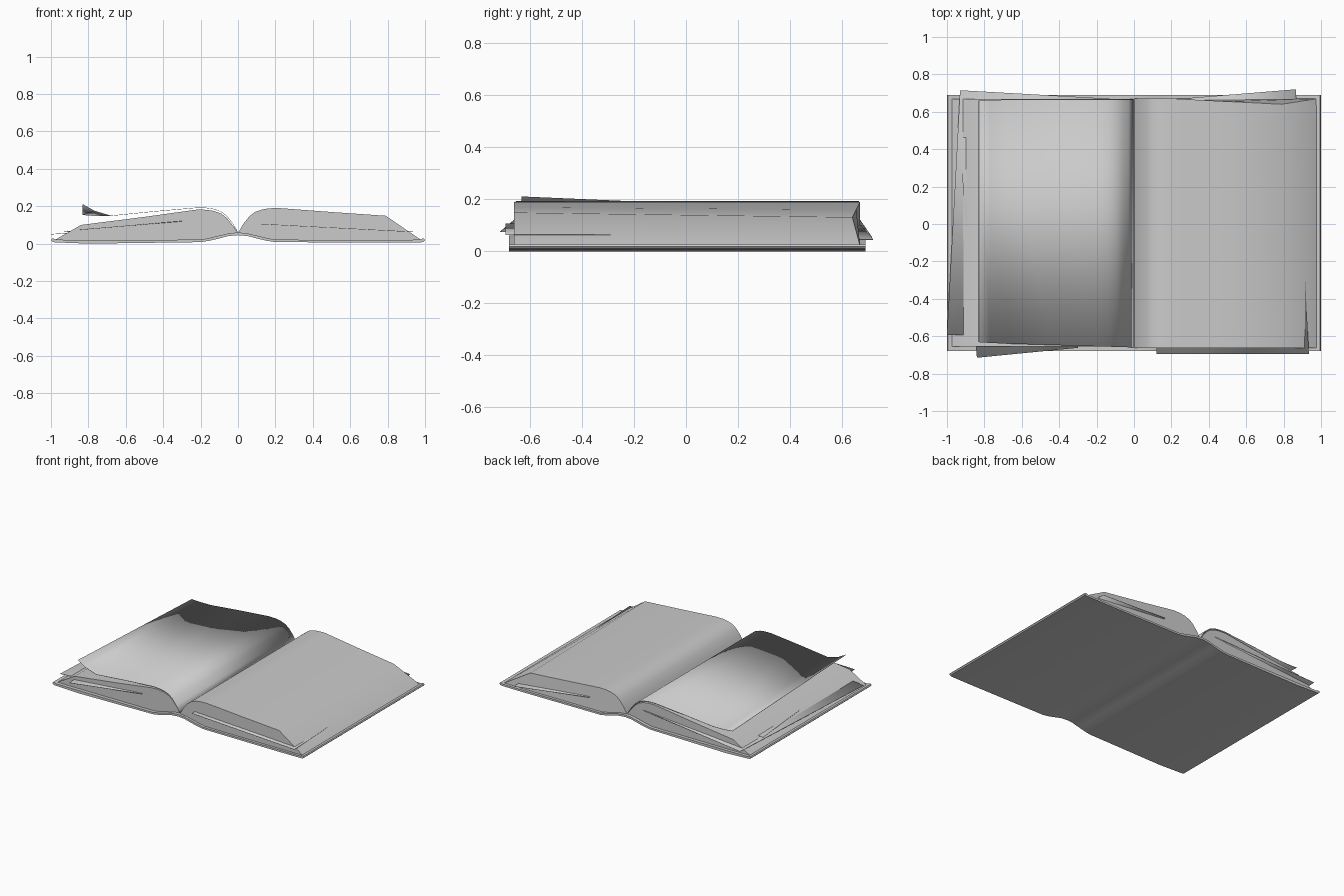
import bpy, bmesh, math

cube = bpy.data.objects.get("Cube")
if cube:
    bpy.data.objects.remove(cube, do_unlink=True)

paper = bpy.data.materials.new("plain grey")
paper.use_nodes = True
GREY = (0.6, 0.6, 0.6, 1)
paper.diffuse_color = GREY
bsdf = paper.node_tree.nodes["Principled BSDF"]
bsdf.inputs["Base Color"].default_value = GREY
bsdf.inputs["Roughness"].default_value = 0.8


def loft(name, front, back, closed=True, thickness=0):
    """Join a front row of points to a back row; closed rows get end caps."""
    bm = bmesh.new()
    a = [bm.verts.new(p) for p in front]
    b = [bm.verts.new(p) for p in back]
    n = len(a)
    for i in range(n if closed else n - 1):
        j = (i + 1) % n
        bm.faces.new((a[i], a[j], b[j], b[i]))
    if closed:
        bm.faces.new(a)
        bm.faces.new(b[::-1])
    bmesh.ops.recalc_face_normals(bm, faces=bm.faces)
    mesh = bpy.data.meshes.new(name)
    bm.to_mesh(mesh)
    bm.free()
    obj = bpy.data.objects.new(name, mesh)
    bpy.context.collection.objects.link(obj)
    mesh.materials.append(paper)
    if thickness:
        mod = obj.modifiers.new("thickness", "SOLIDIFY")
        mod.thickness = thickness
        mod.offset = 0
    bpy.ops.object.select_all(action="DESELECT")
    obj.select_set(True)
    bpy.context.view_layer.objects.active = obj
    bpy.ops.object.shade_smooth_by_angle(angle=math.radians(30))
    return obj


def row(profile, y):
    return [(x, y, z) for x, z in profile]


# Cover: two boards and a raised spine in one strip
half_bottom = [(0, 0.045), (0.05, 0.041), (0.1, 0.028), (0.15, 0.016),
               (0.2, 0.008), (0.8, 0.006), (0.98, 0.007)]
lip = [(0.993, 0.01), (1, 0.018), (0.995, 0.026), (0.985, 0.027)]
half_top = [(0.97, 0.021), (0.8, 0.02), (0.2, 0.021), (0.15, 0.031),
            (0.1, 0.043), (0.05, 0.055), (0, 0.06)]
right_half = half_bottom + lip + half_top
left_half = [(-x, 0 if x == 0.8 and z < 0.01 else z)
             for x, z in right_half[::-1]][1:-1]
cover = right_half + left_half
loft("cover", row(cover, -0.68), row(cover, 0.69))

# Page blocks, each resting on its board
under = [(0.98, 0.019), (0.2, 0.019), (0.1, 0.04), (0, 0.056)]
hump = [(0.004, 0.064), (0.03, 0.108), (0.06, 0.145), (0.09, 0.169),
        (0.13, 0.183), (0.17, 0.189), (0.22, 0.19)]
right_block = hump + [(0.5, 0.169), (0.79, 0.149)] + under
front = row(right_block, -0.662)
back = row(right_block, 0.67)
back[7] = (0.5, 0.655, 0.16)
back[8] = (0.79, 0.64, 0.131)
loft("right_page_block", front, back)

left_block = [(-x, z - 0.008 if z > 0.1 else z) for x, z in hump]
left_block += [(-0.5, 0.143), (-0.84, 0.1)] + [(-x, z) for x, z in under]
loft("left_page_block", row(left_block, -0.655), row(left_block, 0.667))

# Loose top page with a lifted front corner
arch = [(-x, z + 0.002) for x, z in hump] + [(-0.45, 0.172), (-0.68, 0.149)]
front = [(x, -0.66 - 0.03 * x, z) for x, z in arch]
back = row(arch, 0.665)
front += [(-0.77, -0.636, 0.176), (-0.83, -0.632, 0.21)]
back += [(-0.77, 0.663, 0.149), (-0.83, 0.66, 0.154)]
loft("lifted_top_page", front, back, closed=False, thickness=0.002)

# Slipped pages sticking out: inner front, outer front, inner back, outer back
slipped = {
    "left_back_slipped_page": [(-0.2, -0.633, 0.115), (-1, -0.59, 0.05),
                               (-0.13, 0.67, 0.12), (-0.93, 0.715, 0.055)],
    "left_front_slipped_page": [(-0.3, -0.662, 0.12), (-0.84, -0.715, 0.075),
                                (-0.3, 0.52, 0.115), (-0.935, 0.46, 0.062)],
    "right_back_slipped_page": [(0.3, -0.55, 0.1), (0.93, -0.5, 0.045),
                                (0.3, 0.674, 0.1), (0.865, 0.72, 0.045)],
    "right_front_slipped_page": [(0.12, -0.695, 0.105), (0.935, -0.695, 0.063),
                                 (0.12, 0.6, 0.105), (0.87, 0.6, 0.063)],
}
for name, pts in slipped.items():
    loft(name, pts[:2], pts[2:], closed=False, thickness=0.002)
